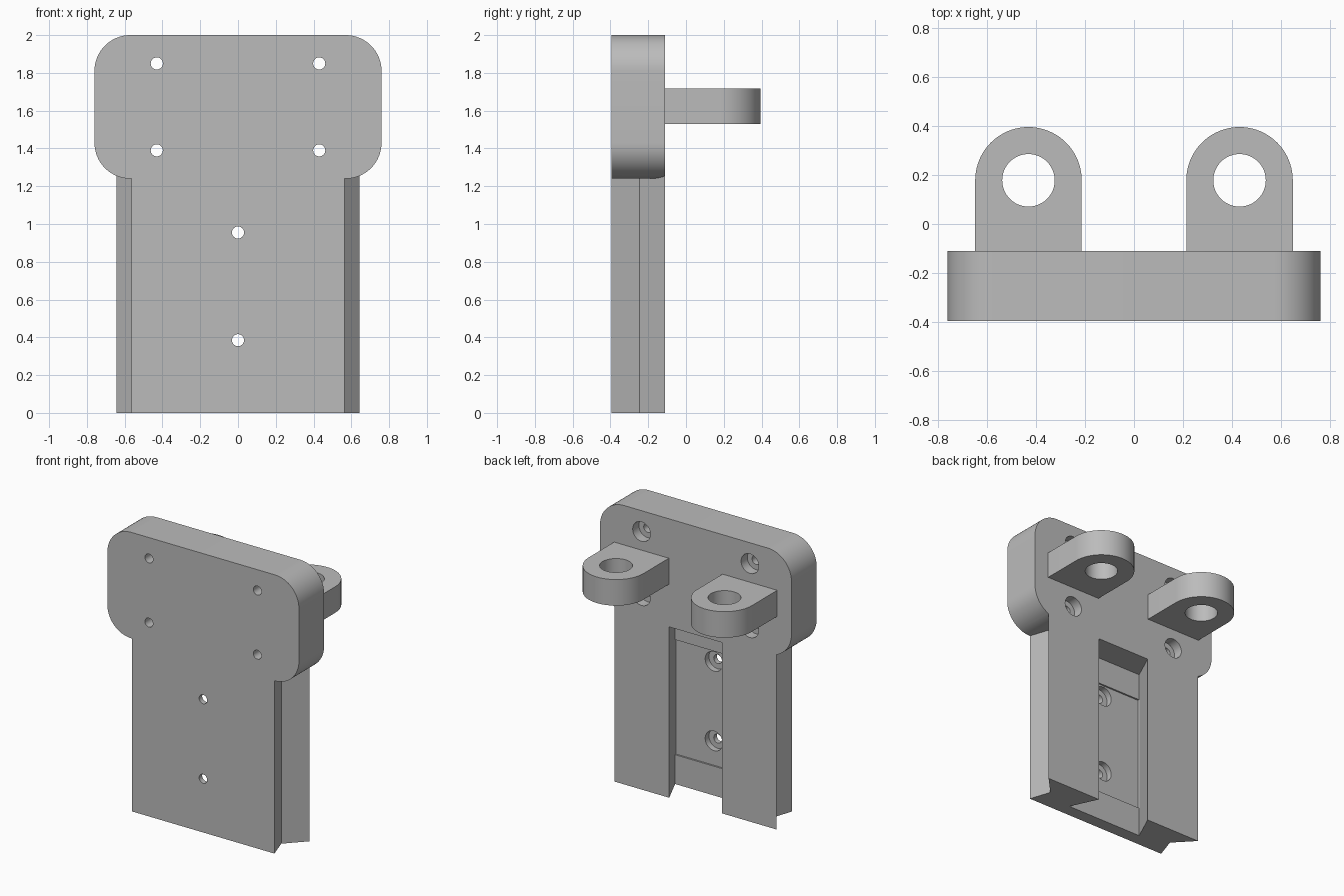
import bpy, bmesh, math
from mathutils import Vector

cube = bpy.data.objects.get("Cube")
if cube:
    bpy.data.objects.remove(cube, do_unlink=True)

grey = bpy.data.materials.new("plain_grey")
grey.use_nodes = True
grey.diffuse_color = (0.5, 0.5, 0.5, 1)
grey.node_tree.nodes["Principled BSDF"].inputs["Base Color"].default_value = (0.5, 0.5, 0.5, 1)

FRONT, BACK, FLOOR = -0.395, -0.11, -0.305   # depths of the plate and slot floor


def arc(cx, cy, r, start, end, steps):
    """Points of an arc, angles in degrees."""
    angles = [math.radians(start + (end - start) * i / steps) for i in range(steps + 1)]
    return [(cx + r * math.cos(a), cy + r * math.sin(a)) for a in angles]


def prism(name, profile, lo, hi, axis):
    """Extrude an outline along z (outline in x, y) or along y (outline in x, z)."""
    def place(p, h):
        return Vector((p[0], p[1], h)) if axis == "z" else Vector((p[0], h, p[1]))
    bm = bmesh.new()
    base = bm.faces.new([bm.verts.new(place(p, lo)) for p in profile])
    moved = bmesh.ops.extrude_face_region(bm, geom=[base])["geom"]
    shift = place((0, 0), hi - lo)
    bmesh.ops.translate(bm, verts=[g for g in moved if isinstance(g, bmesh.types.BMVert)], vec=shift)
    bmesh.ops.recalc_face_normals(bm, faces=bm.faces[:])
    mesh = bpy.data.meshes.new(name)
    bm.to_mesh(mesh)
    bm.free()
    mesh.materials.append(grey)
    obj = bpy.data.objects.new(name, mesh)
    bpy.context.collection.objects.link(obj)
    return obj


def cylinder(name, x, y, r, lo, hi, axis):
    return prism(name, arc(x, y, r, 0, 360, 48)[:-1], lo, hi, axis)


def activate(obj):
    bpy.ops.object.select_all(action="DESELECT")
    obj.select_set(True)
    bpy.context.view_layer.objects.active = obj


def combine(obj, other, operation="DIFFERENCE"):
    mod = obj.modifiers.new("combine", "BOOLEAN")
    mod.operation, mod.object, mod.solver = operation, other, "EXACT"
    activate(obj)
    bpy.ops.object.modifier_apply(modifier=mod.name)
    bpy.data.objects.remove(other, do_unlink=True)


def smooth(obj):
    activate(obj)
    bpy.ops.object.shade_smooth_by_angle(angle=math.radians(25))


# Stem with grooved flanks
half = [(0.565, FRONT), (0.515, -0.245), (0.643, BACK)]
plate = prism("mounting_plate", half + [(-x, y) for x, y in reversed(half)], 0, 1.4, "z")

# Rounded head
r, w, low, high = 0.19, 0.76, 1.24, 2.0
corners = [(w - r, high - r, 0), (r - w, high - r, 90), (r - w, low + r, 180), (w - r, low + r, 270)]
outline = [p for x, z, a in corners for p in arc(x, z, r, a, a + 90, 16)]
combine(plate, prism("head", outline, FRONT, BACK, "y"), "UNION")

# Dovetail slot in the back, tapered wider towards its floor
slope = (0.3 - 0.21) / (BACK - FLOOR)
mouth = 0.21 - 0.05 * slope
slot = [(0.3, FLOOR), (mouth, BACK + 0.05), (-mouth, BACK + 0.05), (-0.3, FLOOR)]
combine(plate, prism("slot_cutter", slot, -0.1, 1.225, "z"))

# Shallow pocket in the slot floor
pocket = [(-0.3, 0.21), (0.3, 0.21), (0.3, 1.035), (-0.3, 1.035)]
combine(plate, prism("pocket_cutter", pocket, FLOOR - 0.012, FLOOR + 0.005, "y"))

# Counterbored screw holes
holes = [(s * 0.43, z, BACK, 0.07) for s in (-1, 1) for z in (1.39, 1.85)]
holes += [(0, z, FLOOR, 0.055) for z in (0.385, 0.955)]
for x, z, surface, depth in holes:
    combine(plate, cylinder("hole_cutter", x, z, 0.032, FRONT - 0.1, BACK + 0.1, "y"))
    combine(plate, cylinder("counterbore_cutter", x, z, 0.07, surface - depth, surface + 0.06, "y"))
smooth(plate)

# Rounded lugs with eye holes on the back of the head
for side, label in ((1, "left"), (-1, "right")):
    cx, cy, radius = side * 0.43, 0.178, 0.217
    shape = [(cx - radius, BACK - 0.01), (cx + radius, BACK - 0.01)] + arc(cx, cy, radius, 0, 180, 40)
    lug = prism(label + "_lug", shape, 1.53, 1.717, "z")
    combine(lug, cylinder("eye_cutter", cx, cy, 0.107, 1.4, 1.9, "z"))
    smooth(lug)
